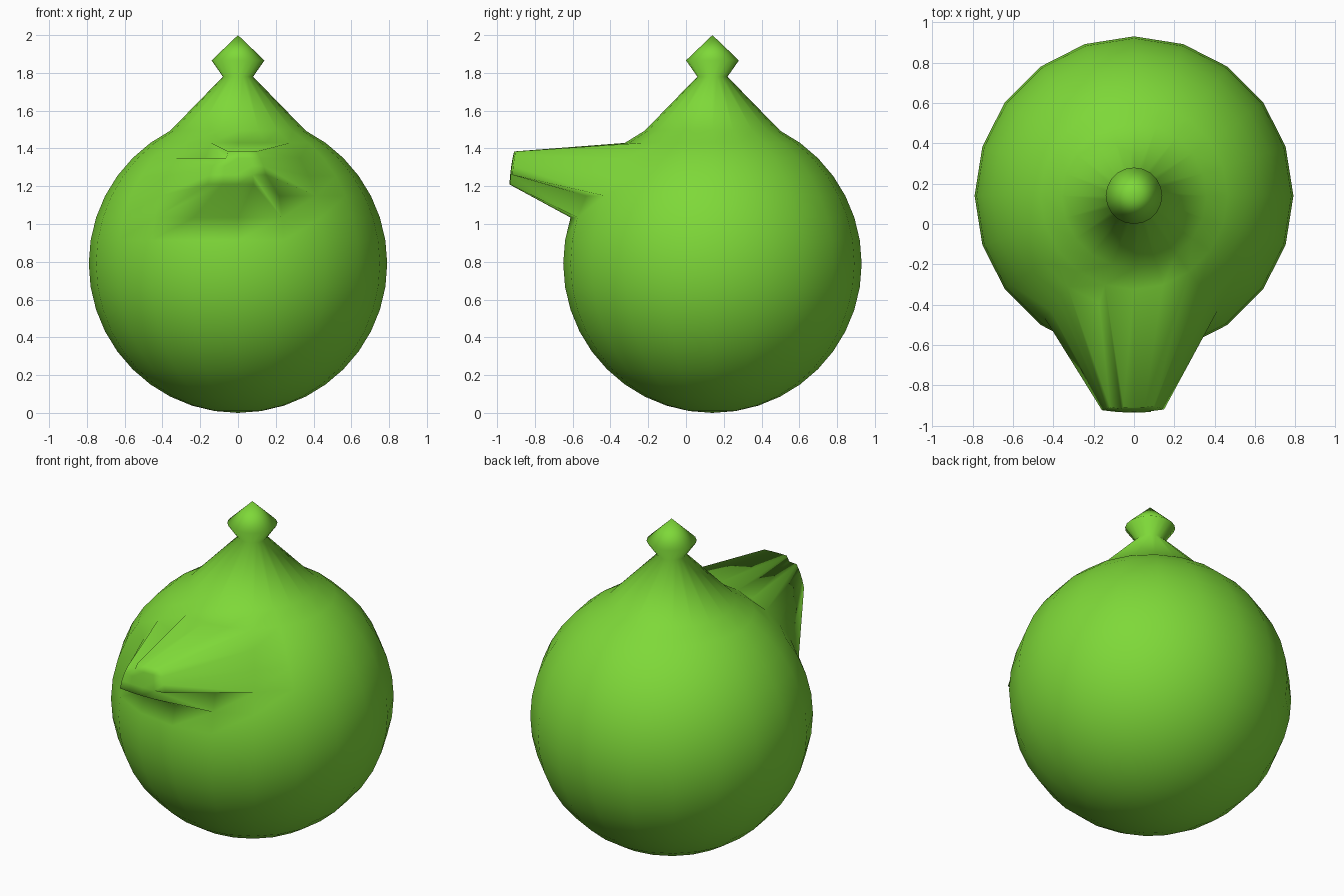
import bpy
import bmesh
from math import sin, cos, atan2, radians, degrees, tau
from mathutils import Vector

SEGMENTS = 20
STEP = 9            # degrees between rings of the globe
RADIUS = 0.79
OFFSET_Y = 0.14     # the globe sits behind the origin to make room for the spout

cube = bpy.data.objects.get("Cube")
if cube:
    bpy.data.objects.remove(cube, do_unlink=True)

# Single leaf green material
green = bpy.data.materials.new("leaf_green")
green.use_nodes = True
colour = (0.21, 0.69, 0.04, 1)
green.diffuse_color = colour
green.node_tree.nodes["Principled BSDF"].inputs["Base Color"].default_value = colour

# Profile: globe up to the shoulder, then cone neck and pointed knob
profile = [(RADIUS * sin(radians(a)), RADIUS - RADIUS * cos(radians(a)))
           for a in range(0, 180 - 3 * STEP + 1, STEP)]
profile += [(0.08, 1.78), (0.14, 1.866), (0, 2.0)]

bm = bmesh.new()
verts = [bm.verts.new((r, OFFSET_Y, z)) for r, z in profile]
edges = [bm.edges.new(pair) for pair in zip(verts, verts[1:])]
bmesh.ops.spin(bm, geom=verts + edges, cent=(0, OFFSET_Y, 0), axis=(0, 0, 1),
               angle=tau, steps=SEGMENTS, use_duplicate=False)
bmesh.ops.remove_doubles(bm, verts=bm.verts, dist=0.0005)
bmesh.ops.dissolve_degenerate(bm, edges=bm.edges, dist=0.0005)
bmesh.ops.recalc_face_normals(bm, faces=bm.faces)


def spout_face(face):
    """Front patch, four by four faces, without two opposite corners."""
    c = face.calc_center_median()
    turn = degrees(atan2(c.x, OFFSET_Y - c.y))
    tilt = degrees(atan2((c.xy - Vector((0, OFFSET_Y))).length, c.z - RADIUS))
    if abs(turn) > 36 or not 36 < tilt < 72:
        return False
    upper_right = turn < -18 and tilt < 45
    lower_left = turn > 18 and tilt > 63
    return not (upper_right or lower_left)


# Spout: extrude the patch forward and shrink it to a blunt tip
patch = [f for f in bm.faces if spout_face(f)]
result = bmesh.ops.extrude_face_region(bm, geom=patch)
bmesh.ops.delete(bm, geom=[f for f in patch if f.is_valid], context='FACES')
for v in (g for g in result["geom"] if isinstance(g, bmesh.types.BMVert)):
    v.co = (v.co.x * 0.36,
            -0.91 + (v.co.y + 0.324) * 0.087,
            1.297 + (v.co.z - 1.232) * 0.442)
bmesh.ops.recalc_face_normals(bm, faces=bm.faces)

for face in bm.faces:
    face.smooth = True

mesh = bpy.data.meshes.new("spouted_globe")
bm.to_mesh(mesh)
bm.free()
mesh.materials.append(green)
body = bpy.data.objects.new("spouted_globe", mesh)
bpy.context.collection.objects.link(body)
